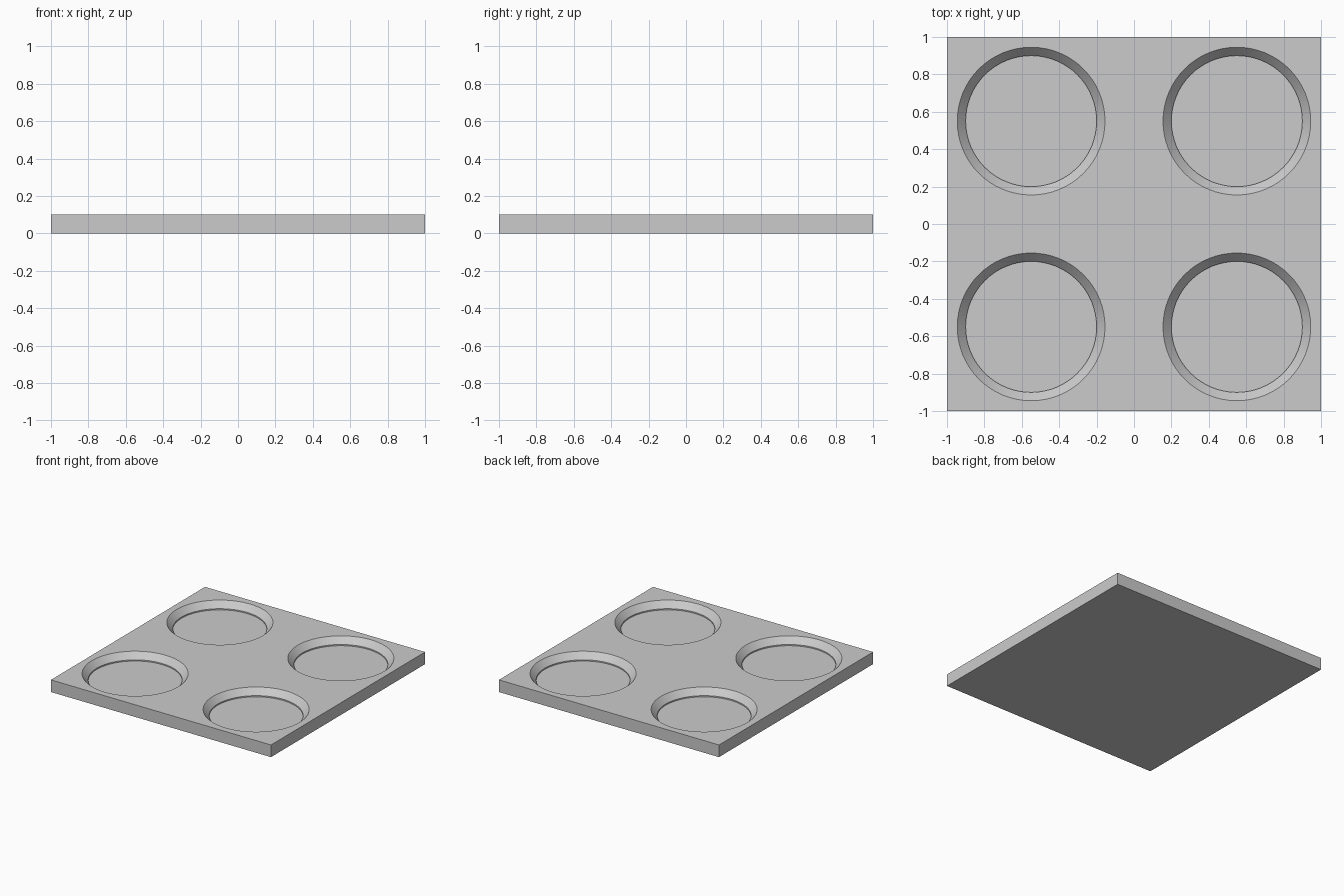
import bpy, bmesh, math

if "Cube" in bpy.data.objects:
    bpy.data.objects.remove(bpy.data.objects["Cube"])

T = 0.1          # plate thickness
SEG = 64         # sides of each recess

# Square plate
bpy.ops.mesh.primitive_cube_add(size=1, location=(0, 0, T / 2))
plate = bpy.context.object
plate.name = "plate"
plate.scale = (2, 2, T)
bpy.ops.object.transform_apply(location=True, scale=True)


def ring(bm, x, y, r, z):
    return [bm.verts.new((x + r * math.cos(2 * math.pi * i / SEG),
                          y + r * math.sin(2 * math.pi * i / SEG), z)) for i in range(SEG)]


# Recess cutters: floor, short straight wall, sloped wall, clearance above
profile = [(0.35, 0.04), (0.35, 0.05), (0.395, T), (0.395, T + 0.1)]
bm = bmesh.new()
for x in (-0.55, 0.55):
    for y in (-0.55, 0.55):
        rings = [ring(bm, x, y, r, z) for r, z in profile]
        bm.faces.new(rings[0][::-1])
        bm.faces.new(rings[-1])
        for a, b in zip(rings, rings[1:]):
            for i in range(SEG):
                j = (i + 1) % SEG
                bm.faces.new((a[i], a[j], b[j], b[i]))
mesh = bpy.data.meshes.new("recess_cutter")
bm.to_mesh(mesh)
bm.free()
cutter = bpy.data.objects.new("recess_cutter", mesh)
bpy.context.collection.objects.link(cutter)

# Cut the four round recesses into the plate
mod = plate.modifiers.new("recesses", 'BOOLEAN')
mod.operation = 'DIFFERENCE'
mod.solver = 'EXACT'
mod.object = cutter
bpy.context.view_layer.objects.active = plate
bpy.ops.object.modifier_apply(modifier=mod.name)
bpy.data.objects.remove(cutter)

# Smooth round walls, sharp edges
bpy.ops.object.select_all(action='DESELECT')
plate.select_set(True)
bpy.ops.object.shade_smooth_by_angle(angle=math.radians(25))
